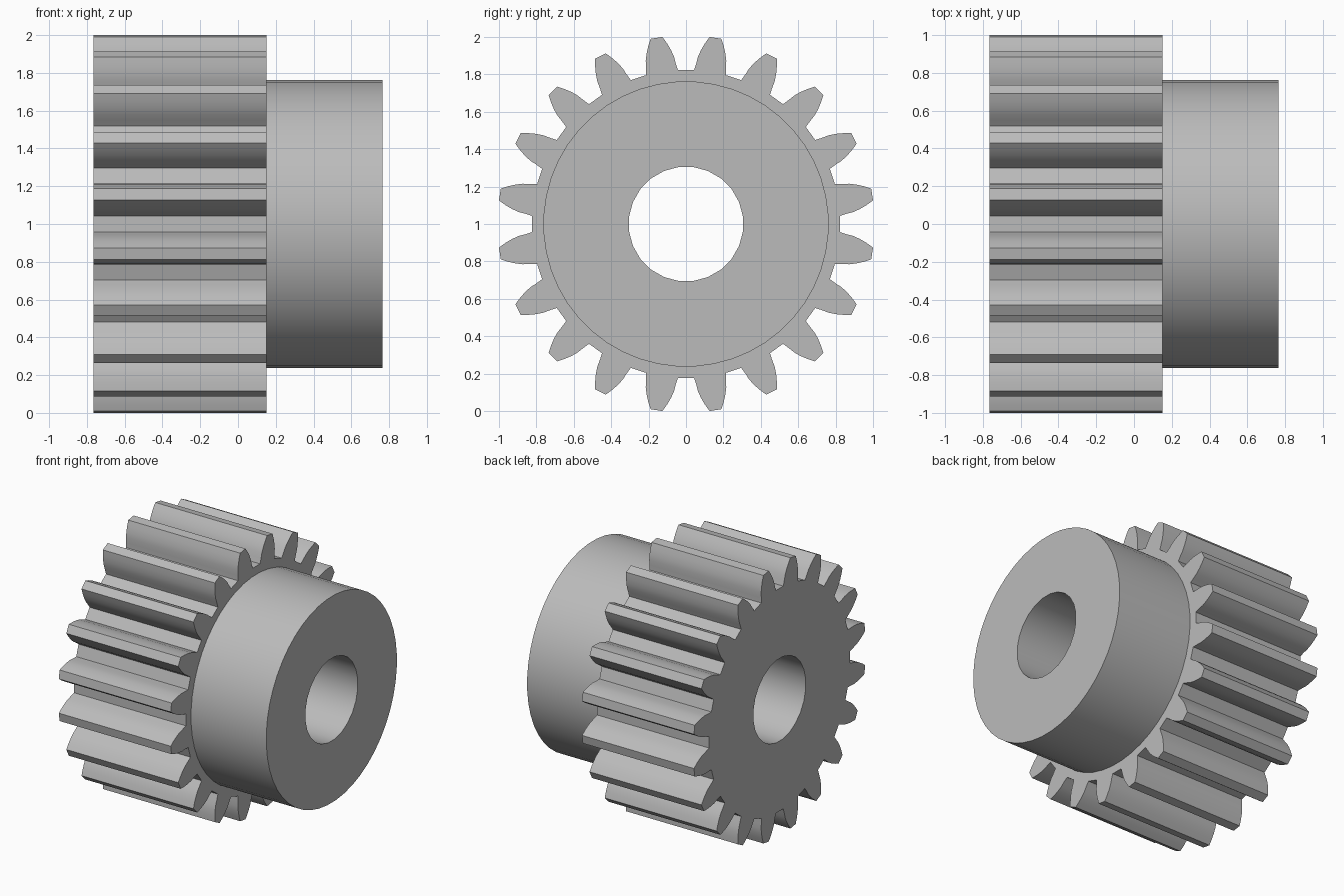
import bpy, bmesh
from math import sin, cos, tan, acos, pi, radians

if "Cube" in bpy.data.objects:
    bpy.data.objects.remove(bpy.data.objects["Cube"], do_unlink=True)

TEETH = 20
TIP_R, PITCH_R, ROOT_R = 1.008, 0.916, 0.824
HUB_R, BORE_R = 0.763, 0.307
X_BACK, X_STEP, X_END = -0.765, 0.15, 0.765
PRESSURE = radians(20)
BASE_R = PITCH_R * cos(PRESSURE)

steel = bpy.data.materials.new("grey steel")
steel.use_nodes = True
colour = (0.5, 0.5, 0.5, 1)
steel.diffuse_color = colour
steel.node_tree.nodes["Principled BSDF"].inputs["Base Color"].default_value = colour


def half_angle(r):
    """Half the angular thickness of an involute tooth at radius r."""
    a = acos(BASE_R / r)
    return pi / (2 * TEETH) + (tan(PRESSURE) - PRESSURE) - (tan(a) - a)


def tooth_outline():
    """Polar points (radius, angle) round all the teeth."""
    flank = [(ROOT_R, radians(6.0))]
    for i in range(5):
        r = BASE_R + (TIP_R - BASE_R) * i / 4
        flank.append((r, half_angle(r)))
    points = []
    for t in range(TEETH):
        mid = (t + 0.5) * 2 * pi / TEETH
        points += [(r, mid - a) for r, a in flank]
        points += [(r, mid + a) for r, a in reversed(flank)]
    return points


def circle(radius, sides):
    return [(radius, (i + 0.5) * 2 * pi / sides) for i in range(sides)]


def loop(bm, points, x):
    verts = [bm.verts.new((x, r * sin(a), 1 + r * cos(a))) for r, a in points]
    edges = [bm.edges.new((v, verts[i - 1])) for i, v in enumerate(verts)]
    return verts, edges


def wall(bm, a, b):
    for i in range(len(a[0])):
        bm.faces.new((a[0][i - 1], a[0][i], b[0][i], b[0][i - 1]))


def cap(bm, outer, inner):
    bmesh.ops.triangle_fill(bm, use_beauty=True, edges=outer[1] + inner[1])


def finish(bm, name):
    # Point every face away from the solid: bore faces inward, caps along the axle
    for f in bm.faces:
        f.normal_update()
        c = f.calc_center_median()
        n = f.normal
        if abs(n.x) > 0.5:
            wrong = n.x * (c.x - (X_BACK + X_STEP) / 2) < 0
        else:
            radial = n.y * c.y + n.z * (c.z - 1)
            in_bore = c.y ** 2 + (c.z - 1) ** 2 < (BORE_R + 0.05) ** 2
            wrong = (radial > 0) == in_bore
        if wrong:
            f.normal_flip()
    mesh = bpy.data.meshes.new(name)
    bm.to_mesh(mesh)
    bm.free()
    mesh.materials.append(steel)
    obj = bpy.data.objects.new(name, mesh)
    bpy.context.collection.objects.link(obj)
    bpy.ops.object.select_all(action="DESELECT")
    obj.select_set(True)
    bpy.context.view_layer.objects.active = obj
    bpy.ops.object.shade_smooth_by_angle(angle=radians(25))


teeth, hub_ring, bore_ring = tooth_outline(), circle(HUB_R, 48), circle(BORE_R, 24)

# Toothed wheel: teeth, both side faces and its length of the bore
bm = bmesh.new()
back, front = loop(bm, teeth, X_BACK), loop(bm, teeth, X_STEP)
bore_a, bore_b = loop(bm, bore_ring, X_BACK), loop(bm, bore_ring, X_STEP)
wall(bm, back, front)
wall(bm, bore_a, bore_b)
cap(bm, back, bore_a)
cap(bm, front, loop(bm, hub_ring, X_STEP))
finish(bm, "toothed_wheel")

# Hub: plain collar, left open where it joins the wheel
bm = bmesh.new()
inner, outer = loop(bm, hub_ring, X_STEP), loop(bm, hub_ring, X_END)
bore_a, bore_b = loop(bm, bore_ring, X_STEP), loop(bm, bore_ring, X_END)
wall(bm, inner, outer)
wall(bm, bore_a, bore_b)
cap(bm, outer, bore_b)
finish(bm, "hub")
